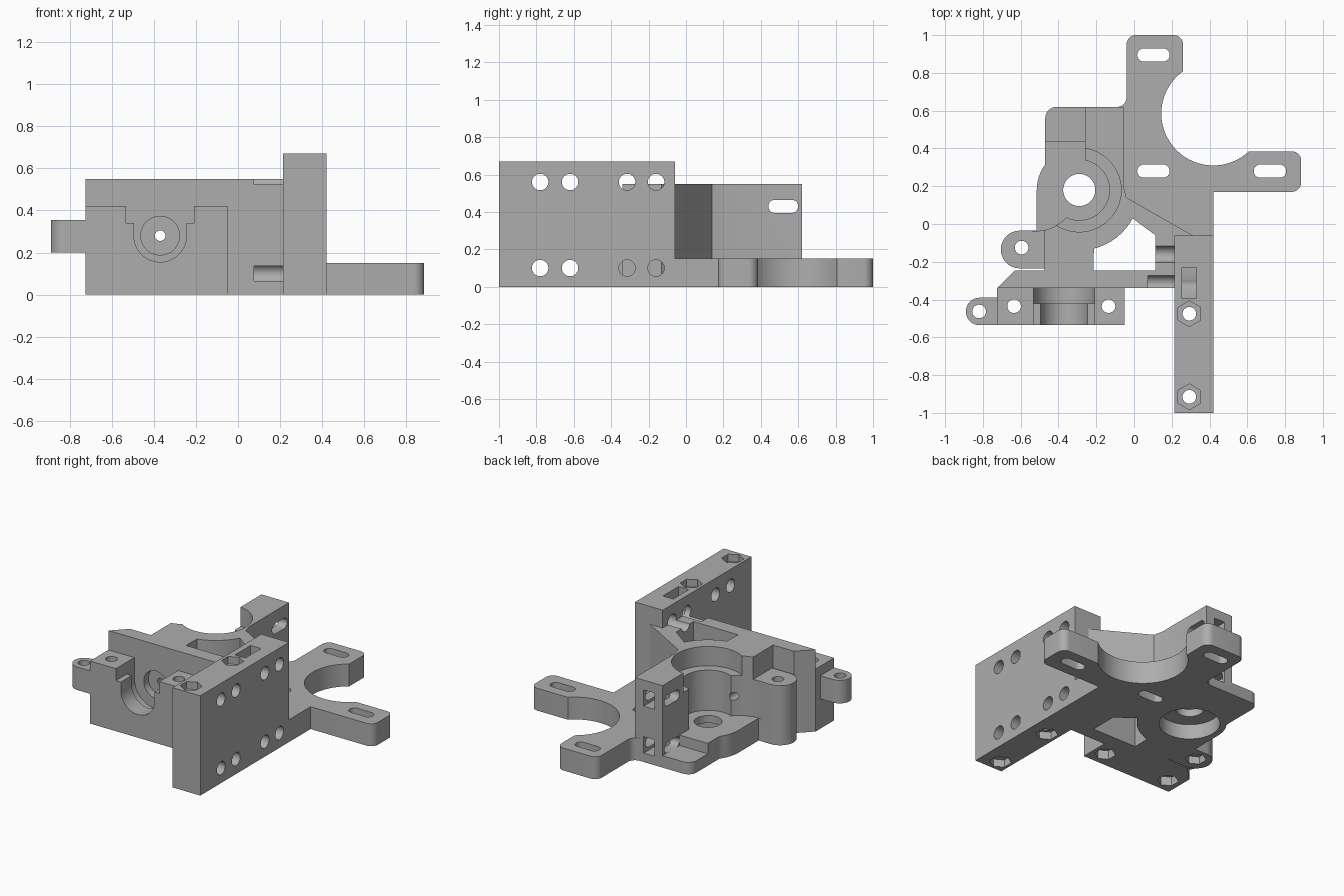
import bpy, bmesh
from math import sin, cos, pi, radians
from mathutils import Vector, Matrix

cube = bpy.data.objects.get("Cube")
if cube:
    bpy.data.objects.remove(cube, do_unlink=True)

grey = bpy.data.materials.new("printed_grey")
grey.use_nodes = True
colour = (0.42, 0.42, 0.42, 1)
grey.diffuse_color = colour
for node in grey.node_tree.nodes:
    if node.type == 'BSDF_PRINCIPLED':
        node.inputs["Base Color"].default_value = colour
        node.inputs["Roughness"].default_value = 0.7

parts, cutters = [], []


def add(name, bm, group):
    bmesh.ops.recalc_face_normals(bm, faces=bm.faces)
    mesh = bpy.data.meshes.new(name)
    bm.to_mesh(mesh)
    bm.free()
    mesh.materials.append(grey)
    obj = bpy.data.objects.new(name, mesh)
    bpy.context.scene.collection.objects.link(obj)
    obj.hide_render = group is cutters
    group.append(obj)
    return obj


def outline(points):
    """Polygon points; a third value rounds that right-angled corner."""
    out = []
    for i, p in enumerate(points):
        here = Vector(p[:2])
        if len(p) == 2:
            out.append(here)
            continue
        a = (Vector(points[i - 1][:2]) - here).normalized() * p[2]
        b = (Vector(points[(i + 1) % len(points)][:2]) - here).normalized() * p[2]
        for k in range(9):
            t = k * pi / 16
            out.append(here + a + b - a * sin(t) - b * cos(t))
    return out


def prism(name, points, z0, z1, group):
    bm = bmesh.new()
    face = bm.faces.new([bm.verts.new((p[0], p[1], z0)) for p in outline(points)])
    top = bmesh.ops.extrude_face_region(bm, geom=[face])["geom"]
    moved = [v for v in top if isinstance(v, bmesh.types.BMVert)]
    bmesh.ops.translate(bm, verts=moved, vec=(0, 0, z1 - z0))
    return add(name, bm, group)


def box(name, x, y, z, group):
    return prism(name, [(x[0], y[0]), (x[1], y[0]), (x[1], y[1]), (x[0], y[1])],
                 z[0], z[1], group)


def bore(axis, u, v, r, a, b, sides=48, stretch=0.0):
    """Cutting cylinder from a to b; stretch turns it into a long slot."""
    bm = bmesh.new()
    ring = []
    for k in range(sides):
        t = 2 * pi * (k + 0.5) / sides
        ring.append((r * cos(t) + (stretch if cos(t) > 0 else -stretch), r * sin(t)))
    place = {'X': lambda p, d: (d, u + p[0], v + p[1]),
             'Y': lambda p, d: (u + p[0], d, v + p[1]),
             'Z': lambda p, d: (u + p[0], v + p[1], d)}[axis]
    lo = [bm.verts.new(place(p, a)) for p in ring]
    hi = [bm.verts.new(place(p, b)) for p in ring]
    bm.faces.new(lo)
    bm.faces.new(hi)
    for k in range(sides):
        j = (k + 1) % sides
        bm.faces.new((lo[k], lo[j], hi[j], hi[k]))
    return add("cutter", bm, cutters)


def void(x, y, z):
    return box("cutter", x, y, z, cutters)


# Base with motor mounting arms
AX, AY = -0.29, 0.18
left_curve = [(AX + 0.225 * cos(radians(t)), AY + 0.225 * sin(radians(t)))
              for t in range(180, 140, -6)]
prism("motor_base", [
    (-0.04, 0.62, 0.05), (-0.04, 1, 0.05), (0.26, 1, 0.05), (0.26, 0.385),
    (0.885, 0.385, 0.05), (0.885, 0.17, 0.05), (0.42, 0.17), (0.42, -0.06),
    (0.215, -0.06), (0.215, -0.245), (-0.475, -0.245), (-0.475, -0.04),
    (-0.515, -0.04)] + left_curve + [(-0.47, 0.33), (-0.47, 0.62, 0.06)],
    0, 0.15, parts)

# Tall gear housing
prism("gear_housing", [
    (-0.26, 0.62), (-0.055, 0.62), (-0.055, 0.2), (-0.04, 0.14), (0.31, -0.06),
    (0.215, -0.06), (0.215, -0.245), (-0.475, -0.245), (-0.475, 0.11),
    (-0.26, 0.11)], 0.15, 0.55, parts)

# Front wall, nozzle block, carriage wall
prism("front_plate", [(-0.725, -0.34), (0.215, -0.34), (0.215, -0.245),
                      (-0.63, -0.245)], 0, 0.55, parts)
box("nozzle_block", (-0.725, -0.05), (-0.535, -0.34), (0, 0.42), parts)
box("carriage_wall", (0.215, 0.42), (-1, -0.06), (0, 0.67), parts)


# Rounded lugs pointing to the right side of the model
def lug(name, cx, cy, r, x_end, z0, z1):
    arc = [(cx - r * sin(k * pi / 16), cy + r * cos(k * pi / 16)) for k in range(17)]
    prism(name, arc + [(x_end, cy - r), (x_end, cy + r)], z0, z1, parts)


lug("clamp_lug", -0.817, -0.463, 0.073, -0.725, 0.2, 0.355)
lug("hinge_lug", -0.605, -0.135, 0.1, -0.475, 0, 0.4)
bore('Z', -0.82, -0.463, 0.036, 0.1, 0.5)
bore('Z', -0.595, -0.125, 0.036, -0.1, 0.5)
bore('Z', -0.595, -0.125, 0.065, -0.1, 0.05, 6)

# Motor opening and slots
bore('Z', 0.42, 0.585, 0.275, -0.1, 0.3, 96)
for x, y in ((0.103, 0.895), (0.72, 0.28), (0.103, 0.28)):
    bore('Z', x, y, 0.035, -0.1, 0.3, 32, 0.051)

# Drive shaft bearing seats and idler clearance
bore('Z', AX, AY, 0.222, 0.42, 0.7, 64)
bore('Z', AX, AY, 0.16, 0.15, 0.5, 64)
bore('Z', AX, AY, 0.085, -0.1, 0.3)
bore('Z', AX, AY, 0.185, -0.1, 0.1, 64)
bore('Z', -0.52, AY, 0.217, 0.15, 0.7, 64)
void((-0.6, -0.26), (0.44, 0.7), (0.08, 0.3))

# Open window between housing and walls
window_arc = [(AX + 0.32 * cos(radians(t)), AY + 0.32 * sin(radians(t)))
              for t in range(-76, -27, 6)]
prism("cutter", [(0.115, -0.06), (0.115, -0.245), (-0.215, -0.245)] + window_arc,
      -0.1, 0.7, cutters)

# Idler screw slots with square nut pockets
for z in (0.115, 0.43):
    bore('X', 0.52, z, 0.035, -0.5, 0.11, 32, 0.045)
    void((-0.2, -0.12), (0.45, 0.7), (z - 0.055, z + 0.055))

# Nozzle socket
NX, NZ = -0.37, 0.28
bore('Y', NX, NZ, 0.125, -0.6, -0.4, 64)
void((NX - 0.125, NX + 0.125), (-0.6, -0.4), (NZ, 0.5))
bore('Y', NX, NZ, 0.162, -0.42, -0.34, 64)
void((NX - 0.162, NX + 0.162), (-0.42, -0.34), (NZ, 0.5))
void((NX - 0.162, NX + 0.162), (-0.6, -0.4), (0.34, 0.5))
bore('Y', NX, NZ, 0.092, -0.4, -0.29, 64)
bore('Y', NX, NZ, 0.025, -0.4, 0.7, 24)

# Clamp bolts with nut traps underneath
for x in (-0.635, -0.135):
    bore('Z', x, -0.435, 0.036, -0.1, 0.6)
    bore('Z', x, -0.435, 0.065, -0.1, 0.06, 6)

# Carriage wall holes and nut traps
for z in (0.1, 0.56):
    for y in (-0.78, -0.62):
        bore('X', y, z, 0.044, 0.1, 0.5, 32)
    bore('X', -0.315, z, 0.044, 0.075, 0.5, 32)
    bore('X', -0.16, z, 0.044, 0.05, 0.5, 32)
for y in (-0.475, -0.915):
    bore('Z', 0.293, y, 0.036, -0.1, 0.8)
    bore('Z', 0.293, y, 0.068, 0.62, 0.8, 6)
    bore('Z', 0.293, y, 0.068, -0.1, 0.05, 6)
void((0.255, 0.332), (-0.395, -0.23), (0.52, 0.8))


# Cut every part with the cutters that reach it
def bounds(obj):
    cs = [v.co for v in obj.data.vertices]
    return [(min(c[i] for c in cs), max(c[i] for c in cs)) for i in range(3)]


for part in parts:
    pb = bounds(part)
    for cutter in cutters:
        if all(a[0] < b[1] - 1e-5 and b[0] < a[1] - 1e-5
               for a, b in zip(pb, bounds(cutter))):
            mod = part.modifiers.new("cut", 'BOOLEAN')
            mod.operation = 'DIFFERENCE'
            mod.solver = 'EXACT'
            mod.object = cutter
bpy.context.view_layer.update()
graph = bpy.context.evaluated_depsgraph_get()
finished = [bpy.data.meshes.new_from_object(p.evaluated_get(graph)) for p in parts]
for part, mesh in zip(parts, finished):
    part.modifiers.clear()
    part.data = mesh
for cutter in cutters:
    bpy.data.objects.remove(cutter, do_unlink=True)

bpy.ops.object.select_all(action='DESELECT')
for part in parts:
    part.select_set(True)
bpy.context.view_layer.objects.active = parts[0]
bpy.ops.object.shade_smooth_by_angle(angle=radians(30))
